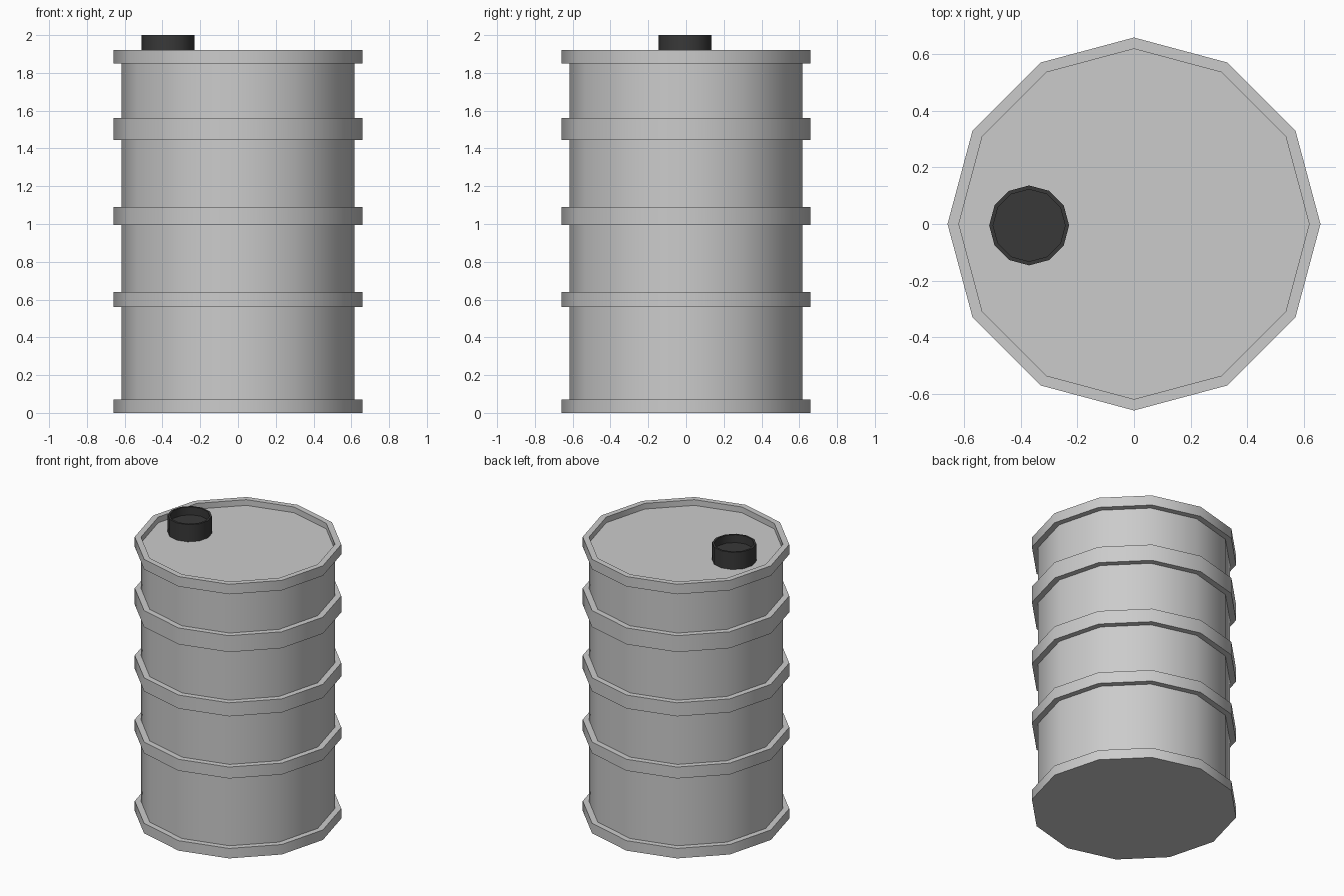
import bpy, bmesh
from math import cos, sin, tau, radians

if "Cube" in bpy.data.objects:
    bpy.data.objects.remove(bpy.data.objects["Cube"])

SIDES = 12


def lathe(name, profile, centre=(0, 0)):
    """Revolve an (r, z) profile and close both ends with flat faces."""
    bm = bmesh.new()
    rings = [[bm.verts.new((r * cos(tau * i / SIDES), r * sin(tau * i / SIDES), z))
              for i in range(SIDES)] for r, z in profile]
    for low, high in zip(rings, rings[1:]):
        for i in range(SIDES):
            j = (i + 1) % SIDES
            bm.faces.new((low[i], low[j], high[j], high[i]))
    bm.faces.new(rings[0][::-1])
    bm.faces.new(rings[-1])
    bmesh.ops.recalc_face_normals(bm, faces=bm.faces)
    mesh = bpy.data.meshes.new(name)
    bm.to_mesh(mesh)
    bm.free()
    obj = bpy.data.objects.new(name, mesh)
    obj.location = (*centre, 0)
    bpy.context.collection.objects.link(obj)
    bpy.ops.object.select_all(action='DESELECT')
    obj.select_set(True)
    bpy.context.view_layer.objects.active = obj
    bpy.ops.object.shade_smooth_by_angle(angle=radians(40))
    return obj


# Drum shell: base rim, three raised hoops, top rim and sunken lid
BODY, BAND, LID = 0.618, 0.658, 1.88
profile = [(BAND, 0), (BAND, 0.07), (BODY, 0.07)]
for bottom, top in [(0.56, 0.64), (0.995, 1.09), (1.445, 1.56)]:
    profile += [(BODY, bottom), (BAND, bottom), (BAND, top), (BODY, top)]
profile += [(BODY, 1.85), (BAND, 1.85), (BAND, 1.92), (BODY, 1.92), (BODY, LID)]
lathe("drum_body", profile)

# Dark filler cap with a recessed top
cap = lathe("filler_cap", [(0.141, LID), (0.141, 2.0), (0.127, 2.0), (0.127, 1.945)],
            (-0.37, -0.005))
black = bpy.data.materials.new("black_plastic")
black.diffuse_color = (0.04, 0.04, 0.04, 1)
black.use_nodes = True
black.node_tree.nodes["Principled BSDF"].inputs["Base Color"].default_value = black.diffuse_color
cap.data.materials.append(black)
